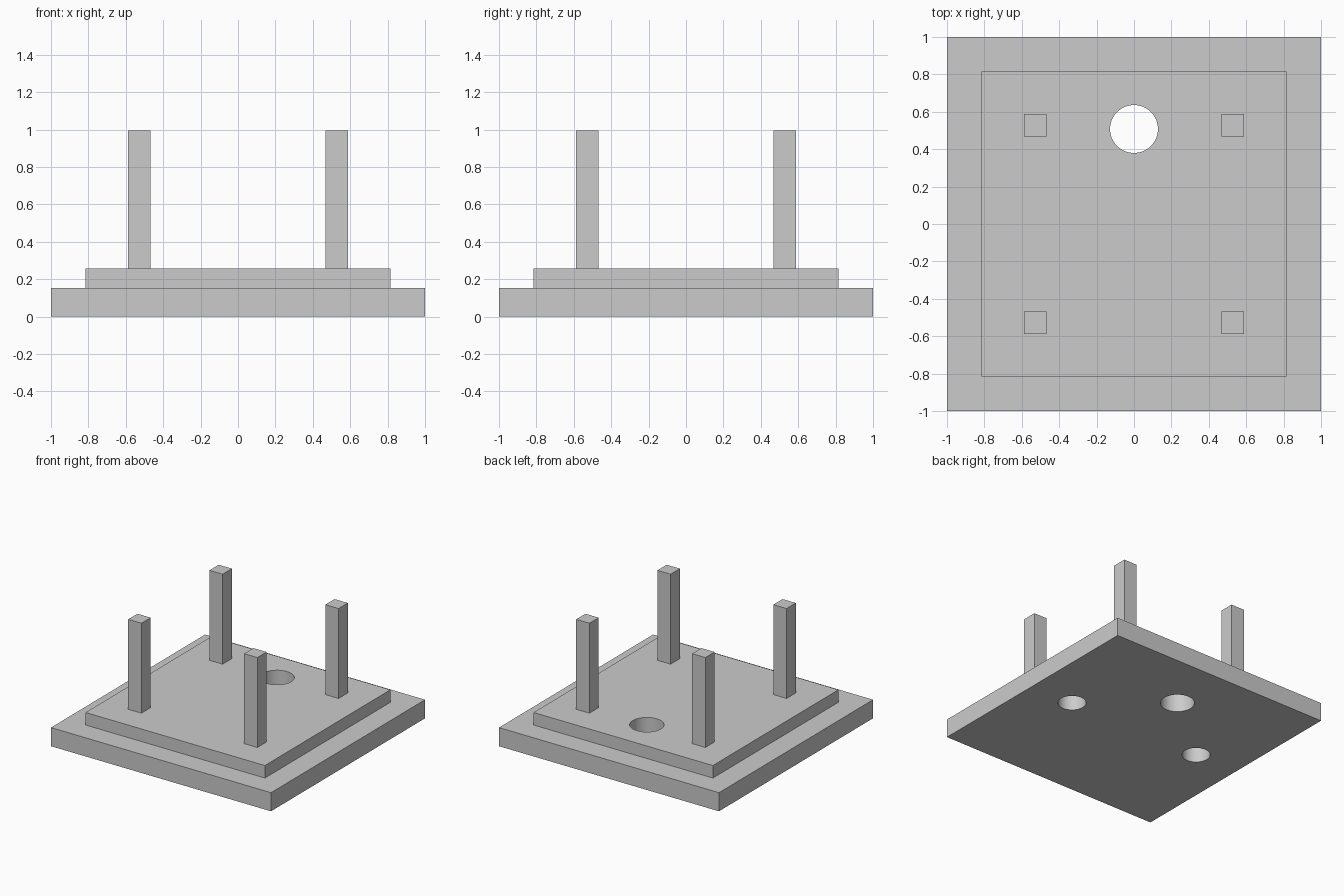
import bpy
import math

cube = bpy.data.objects.get("Cube")
if cube:
    bpy.data.objects.remove(cube, do_unlink=True)

# Single plain grey material
GREY = (0.6, 0.6, 0.6, 1.0)
grey = bpy.data.materials.new("plain grey")
grey.use_nodes = True
grey.diffuse_color = GREY
grey.node_tree.nodes["Principled BSDF"].inputs["Base Color"].default_value = GREY


def box(name, x, y, z_low, z_high, width):
    """Square block of the given width between two heights."""
    bpy.ops.mesh.primitive_cube_add(size=1, location=(x, y, (z_low + z_high) / 2))
    obj = bpy.context.object
    obj.name = name
    obj.scale = (width, width, z_high - z_low)
    bpy.ops.object.transform_apply(location=False, rotation=False, scale=True)
    obj.data.materials.append(grey)
    return obj


def drill(obj, x, y, radius):
    """Cut a round vertical hole right through a block."""
    bpy.ops.mesh.primitive_cylinder_add(vertices=64, radius=radius, depth=2, location=(x, y, 0))
    cutter = bpy.context.object
    cutter.name = "hole_cutter"
    cutter.hide_render = True
    cutter.data.materials.append(grey)
    mod = obj.modifiers.new("hole", 'BOOLEAN')
    mod.operation = 'DIFFERENCE'
    mod.solver = 'EXACT'
    mod.object = cutter
    bpy.ops.object.select_all(action='DESELECT')
    obj.select_set(True)
    bpy.context.view_layer.objects.active = obj
    bpy.ops.object.modifier_apply(modifier=mod.name)
    bpy.data.objects.remove(cutter, do_unlink=True)


BASE_TOP, STEP_TOP, POST_TOP = 0.153, 0.256, 0.995

# Stepped base
base_plate = box("base_plate", 0, 0, 0, BASE_TOP, 2.0)
upper_plate = box("upper_plate", 0, 0, BASE_TOP, STEP_TOP, 1.63)

# Large hole through both plates
for plate in (base_plate, upper_plate):
    drill(plate, 0, 0.508, 0.128)

# Two smaller sockets underneath, closed by the upper plate
for side in (-1, 1):
    drill(base_plate, side * 0.61, 0, 0.106)

# Round hole walls smooth, all corners sharp
for plate in (base_plate, upper_plate):
    bpy.ops.object.select_all(action='DESELECT')
    plate.select_set(True)
    bpy.context.view_layer.objects.active = plate
    bpy.ops.object.shade_smooth_by_angle(angle=math.radians(30))

# Four square posts
for side, sx in (("right", -1), ("left", 1)):
    for end, sy in (("front", -1), ("back", 1)):
        box(f"{end}_{side}_post", sx * 0.527, sy * 0.527, STEP_TOP, POST_TOP, 0.12)
